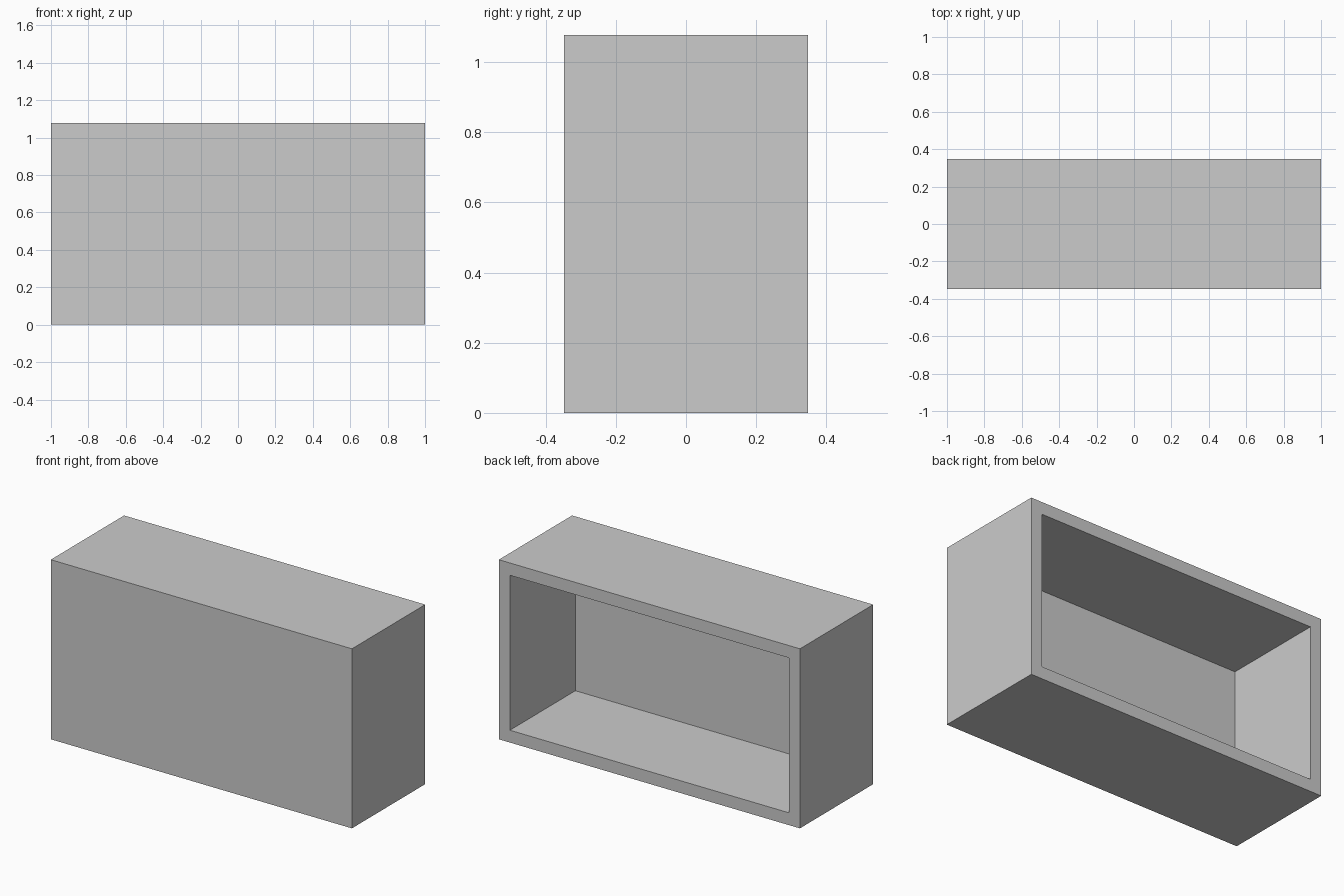
import bpy, bmesh
from mathutils import Vector

if "Cube" in bpy.data.objects:
    bpy.data.objects.remove(bpy.data.objects["Cube"])

WIDTH, DEPTH, HEIGHT = 2.0, 0.695, 1.078
WALL = 0.074

# Solid block standing on the ground
bm = bmesh.new()
bmesh.ops.create_cube(bm, size=1.0)
bmesh.ops.scale(bm, vec=(WIDTH, DEPTH, HEIGHT), verts=bm.verts)
bmesh.ops.translate(bm, vec=(0, 0, HEIGHT / 2), verts=bm.verts)

# Open recess in the back: inset the rim, then push the panel towards the front
bm.normal_update()
back = max(bm.faces, key=lambda f: f.normal.y)
bmesh.ops.inset_region(bm, faces=[back], thickness=WALL, use_even_offset=True)
recess = bmesh.ops.extrude_discrete_faces(bm, faces=[back])["faces"][0]
bmesh.ops.translate(bm, vec=Vector((0, -(DEPTH - WALL), 0)), verts=recess.verts)
bmesh.ops.recalc_face_normals(bm, faces=bm.faces)

mesh = bpy.data.meshes.new("open_box")
bm.to_mesh(mesh)
bm.free()
box = bpy.data.objects.new("open_box", mesh)
bpy.context.collection.objects.link(box)
